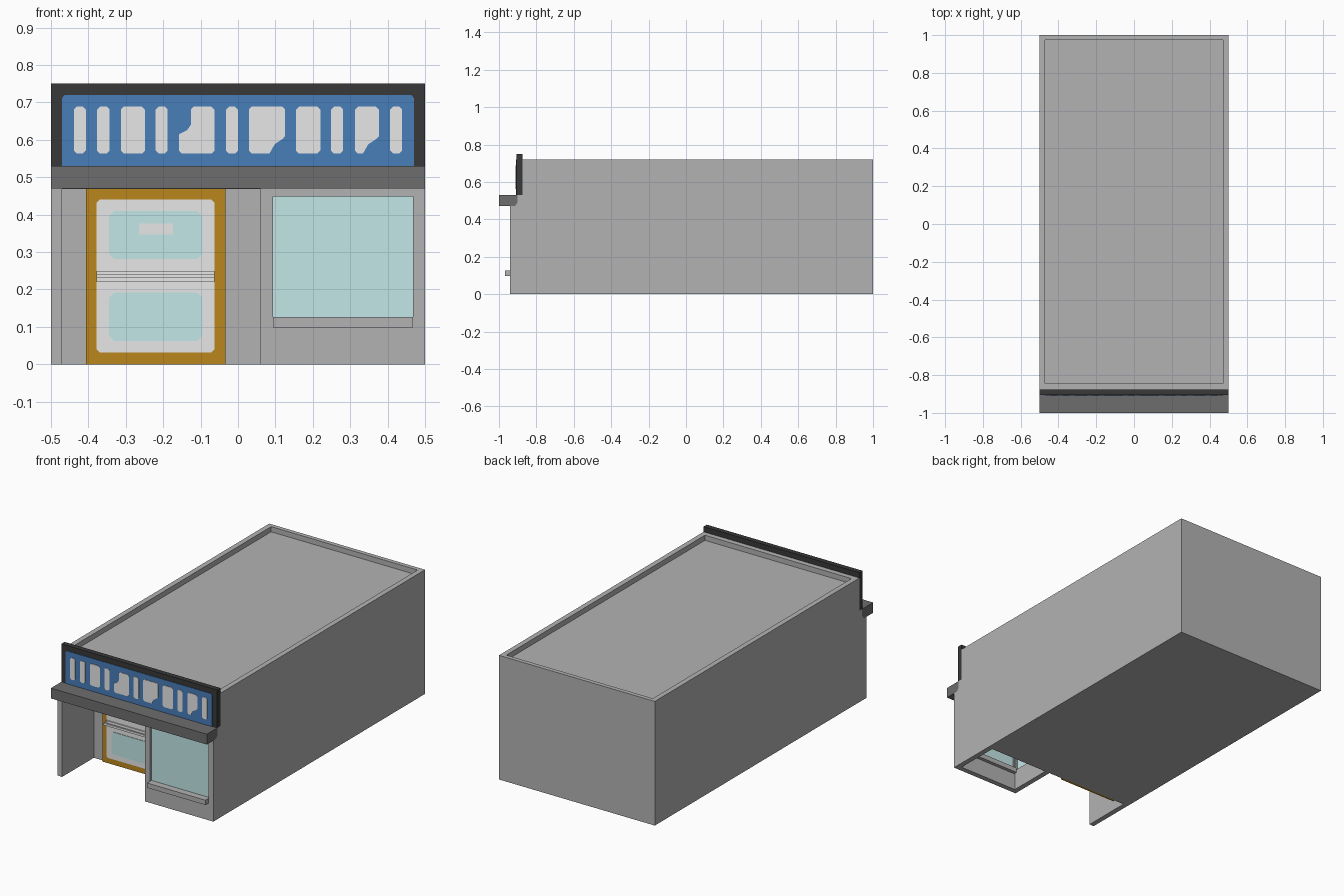
import bpy, bmesh

cube = bpy.data.objects.get("Cube")
if cube:
    bpy.data.objects.remove(cube, do_unlink=True)


def material(name, r, g, b):
    m = bpy.data.materials.new(name)
    m.use_nodes = True
    m.diffuse_color = (r, g, b, 1)
    m.node_tree.nodes["Principled BSDF"].inputs["Base Color"].default_value = (r, g, b, 1)
    return m


GREY = material("wall grey", 0.45, 0.45, 0.45)
CANOPY = material("canopy dark grey", 0.155, 0.155, 0.155)
BLACK = material("sign frame charcoal", 0.04, 0.04, 0.04)
BLUE = material("sign blue", 0.065, 0.21, 0.49)
WHITE = material("off white", 0.95, 0.95, 0.95)
GLASS = material("pale teal glass", 0.65, 0.94, 0.94)
ORANGE = material("door frame ochre", 0.50, 0.24, 0.012)


def prism(name, pts, axis, a, b, mat):
    """Extrude a 2D outline along an axis: 'x' takes (y, z) points, 'y' takes (x, z)."""
    place = {"x": lambda p, t: (t, p[0], p[1]), "y": lambda p, t: (p[0], t, p[1])}[axis]
    bm = bmesh.new()
    rings = [[bm.verts.new(place(p, t)) for p in pts] for t in (a, b)]
    for ring in rings:
        bm.faces.new(ring)
    n = len(pts)
    for i in range(n):
        j = (i + 1) % n
        bm.faces.new((rings[0][i], rings[0][j], rings[1][j], rings[1][i]))
    bmesh.ops.recalc_face_normals(bm, faces=bm.faces)
    mesh = bpy.data.meshes.new(name)
    bm.to_mesh(mesh)
    bm.free()
    mesh.materials.append(mat)
    ob = bpy.data.objects.new(name, mesh)
    bpy.context.collection.objects.link(ob)
    return ob


def box(name, x0, x1, y0, y1, z0, z1, mat):
    return prism(name, [(x0, z0), (x1, z0), (x1, z1), (x0, z1)], "y", y0, y1, mat)


def clipped(x0, x1, z0, z1, c):
    """Rectangle outline with clipped corners."""
    return [(x0 + c, z0), (x1 - c, z0), (x1, z0 + c), (x1, z1 - c),
            (x1 - c, z1), (x0 + c, z1), (x0, z1 - c), (x0, z0 + c)]


def cut(target, *dims):
    """Subtract a box from the target and remove the cutter."""
    cutter = box("cutter", *dims, GREY)
    cutter.hide_render = True
    mod = target.modifiers.new("cut", "BOOLEAN")
    mod.operation, mod.solver, mod.object = "DIFFERENCE", "EXACT", cutter
    bpy.context.view_layer.objects.active = target
    bpy.ops.object.modifier_apply(modifier=mod.name)
    bpy.data.objects.remove(cutter, do_unlink=True)


# Building shell from its side profile
profile = [(-0.94, 0), (1, 0), (1, 0.72), (-0.875, 0.72), (-0.875, 0.53),
           (-0.90, 0.53), (-0.90, 0.49), (-0.915, 0.47), (-0.94, 0.47)]
shell = prism("building_shell", profile, "x", -0.5, 0.5, GREY)
cut(shell, -0.47, 0.47, -0.845, 0.975, 0.69, 0.80)        # roof well
cut(shell, -0.47, 0.06, -1.10, -0.65, -0.10, 0.469)       # entrance recess
cut(shell, 0.09, 0.47, -0.91, -0.65, -0.10, 0.455)        # display bay
cut(shell, 0.094, 0.468, -1.00, -0.90, 0.12, 0.448)       # front window
cut(shell, 0.03, 0.10, -0.90, -0.68, 0.12, 0.448)         # side window

# Glazing and sill of the display bay
box("front_window_glass", 0.092, 0.47, -0.928, -0.922, 0.118, 0.45, GLASS)
box("side_window_glass", 0.072, 0.078, -0.902, -0.678, 0.118, 0.45, GLASS)
box("window_sill", 0.094, 0.468, -0.967, -0.89, 0.098, 0.126, GREY)

# Canopy with a chamfered rear lower edge
prism("canopy", [(-1, 0.47), (-0.915, 0.47), (-0.90, 0.49), (-0.90, 0.53), (-1, 0.53)],
      "x", -0.5, 0.5, CANOPY)

# Sign board, its coloured panel and plain pale patches
box("sign_board", -0.5, 0.5, -0.905, -0.875, 0.53, 0.75, BLACK)
prism("sign_panel", [(-0.47, 0.53), (0.47, 0.53), (0.47, 0.712), (0.463, 0.72),
                     (-0.463, 0.72), (-0.47, 0.712)], "y", -0.908, -0.904, BLUE)
LOW, HIGH, C = 0.563, 0.689, 0.008
patches = [clipped(x0, x1, LOW, HIGH, C) for x0, x1 in (
    (-0.439, -0.407), (-0.377, -0.343), (-0.313, -0.249), (-0.22, -0.188),
    (-0.032, 0.0), (0.155, 0.22), (0.249, 0.281), (0.407, 0.439))]
patches.append([(-0.15, LOW), (-0.071, LOW), (-0.063, 0.571), (-0.063, 0.681), (-0.071, HIGH),
                (-0.118, HIGH), (-0.126, 0.681), (-0.126, 0.64), (-0.137, 0.625),
                (-0.158, 0.615), (-0.158, 0.571)])
for x0, xm, x1 in ((0.029, 0.092, 0.126), (0.313, 0.342, 0.377)):
    patches.append([(x0 + C, LOW), (xm - C, LOW), (xm + 0.006, 0.588), (x1 - 0.006, 0.603),
                    (x1, 0.61), (x1, HIGH - C), (x1 - C, HIGH), (x0 + C, HIGH),
                    (x0, HIGH - C), (x0, LOW + C)])
for i, outline in enumerate(patches):
    prism(f"sign_patch_{i + 1}", outline, "y", -0.911, -0.907, WHITE)

# Entrance door: frame, leaf, two panes, notice and push bar
box("door_frame", -0.407, -0.034, -0.662, -0.648, 0.0, 0.469, ORANGE)
prism("door_leaf", clipped(-0.378, -0.063, 0.032, 0.44, 0.008), "y", -0.665, -0.661, WHITE)
for name, z0, z1 in (("lower", 0.062, 0.192), ("upper", 0.282, 0.41)):
    prism(f"door_{name}_pane", clipped(-0.345, -0.095, z0, z1, 0.014), "y", -0.668, -0.664, GLASS)
box("door_notice", -0.265, -0.174, -0.671, -0.667, 0.347, 0.376, WHITE)
box("push_bar_plate", -0.378, -0.063, -0.672, -0.664, 0.22, 0.25, WHITE)
box("push_bar", -0.378, -0.063, -0.692, -0.682, 0.23, 0.242, WHITE)
for name, x in (("right", -0.378), ("left", -0.071)):
    box(f"push_bar_{name}_bracket", x, x + 0.008, -0.683, -0.671, 0.23, 0.242, WHITE)
